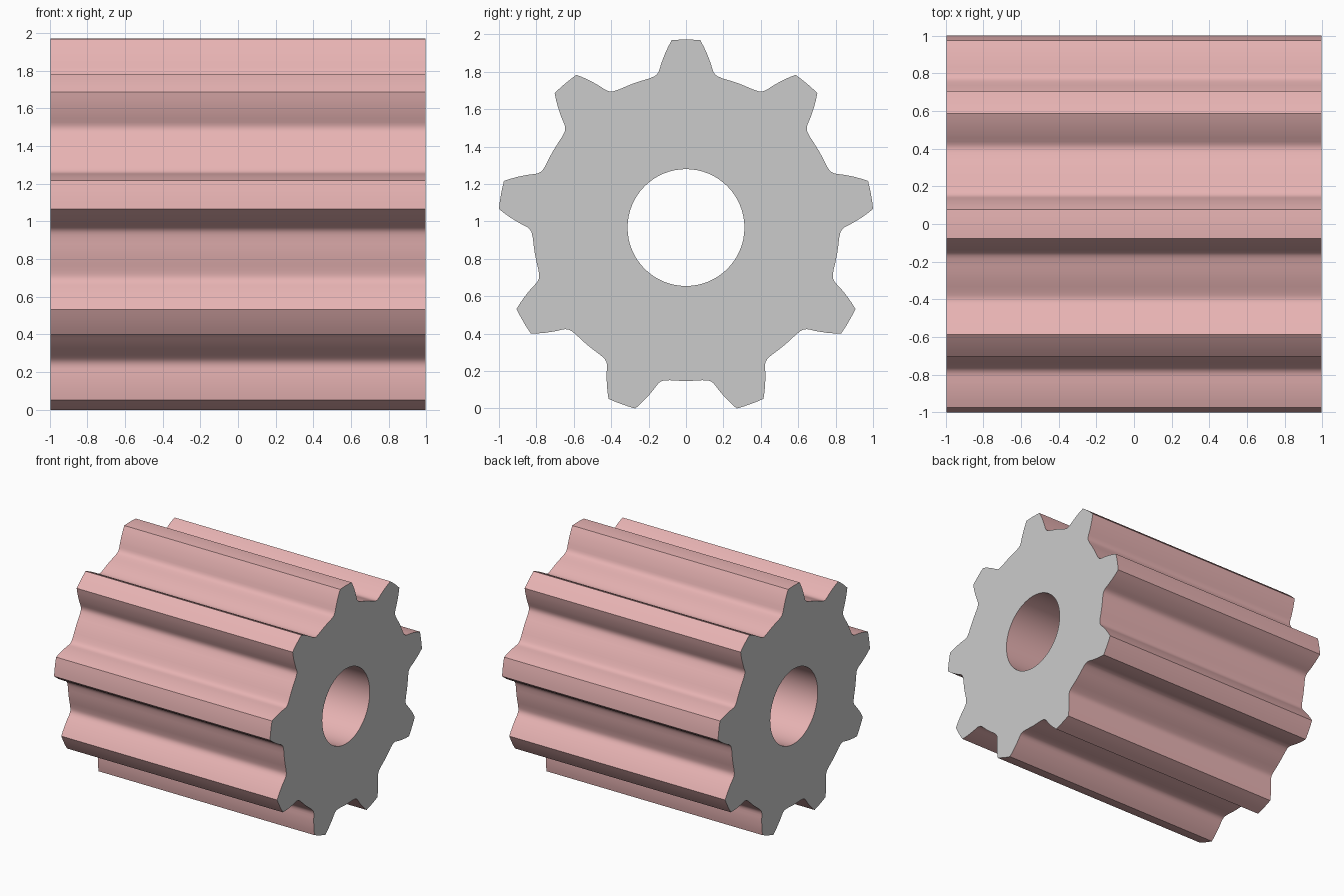
import bpy, bmesh
from math import sin, cos, pi, radians, atan2, hypot

if "Cube" in bpy.data.objects:
    bpy.data.objects.remove(bpy.data.objects["Cube"])

TEETH, R_TIP, R_ROOT, R_BORE = 9, 1.005, 0.82, 0.3125
HALF_LEN, AXIS_Z = 0.995, 0.967


def material(name, rgb):
    m = bpy.data.materials.new(name)
    m.diffuse_color = (*rgb, 1)
    m.use_nodes = True
    m.node_tree.nodes["Principled BSDF"].inputs["Base Color"].default_value = m.diffuse_color
    return m


# Half of one tooth as (sideways, outward): tip, curved flank, root fillet
flank = [(0.076, 1.002), (0.094, 0.969), (0.110, 0.935), (0.124, 0.900),
         (0.134, 0.872), (0.141, 0.848), (0.147, 0.832), (0.156, 0.819),
         (0.168, 0.809), (0.182, 0.803), (0.198, 0.7965)]
half = [(atan2(s, o), hypot(s, o)) for s, o in flank]

# One pitch in polar form: mirrored tooth, tip arc, then root arc
tip_a, root_a = half[0][0], half[-1][0]
pitch = 2 * pi / TEETH
tooth = [(-a, r) for a, r in reversed(half)]
tooth += [(tip_a * t, R_TIP) for t in (-0.5, 0, 0.5)]
tooth += half
tooth += [(root_a + (pitch - 2 * root_a) * i / 6, R_ROOT) for i in range(1, 6)]

outline = [(a + k * pitch, r) for k in range(TEETH) for a, r in tooth]
bore = [(2 * pi * i / 64, R_BORE) for i in range(64)]

# Gear face with bore, extruded along x
bm = bmesh.new()
edges = []
for loop in (outline, bore):
    vs = [bm.verts.new((-HALF_LEN, r * sin(a), AXIS_Z + r * cos(a))) for a, r in loop]
    edges += [bm.edges.new((vs[i - 1], vs[i])) for i in range(len(vs))]
bmesh.ops.triangle_fill(bm, edges=edges, use_beauty=True, normal=(-1, 0, 0))
ext = bmesh.ops.extrude_face_region(bm, geom=bm.faces[:], use_keep_orig=True)
moved = [g for g in ext["geom"] if isinstance(g, bmesh.types.BMVert)]
bmesh.ops.translate(bm, verts=moved, vec=(2 * HALF_LEN, 0, 0))
bmesh.ops.recalc_face_normals(bm, faces=bm.faces[:])

# Red toothed surface and bore, grey end faces
for f in bm.faces:
    f.material_index = 1 if abs(f.normal.x) > 0.9 else 0

mesh = bpy.data.meshes.new("pinion_gear")
bm.to_mesh(mesh)
bm.free()
mesh.materials.append(material("gear_red", (0.8, 0.45, 0.45)))
mesh.materials.append(material("end_grey", (0.8, 0.8, 0.8)))
gear = bpy.data.objects.new("pinion_gear", mesh)
bpy.context.collection.objects.link(gear)
bpy.context.view_layer.objects.active = gear
gear.select_set(True)
bpy.ops.object.shade_smooth_by_angle(angle=radians(35))
